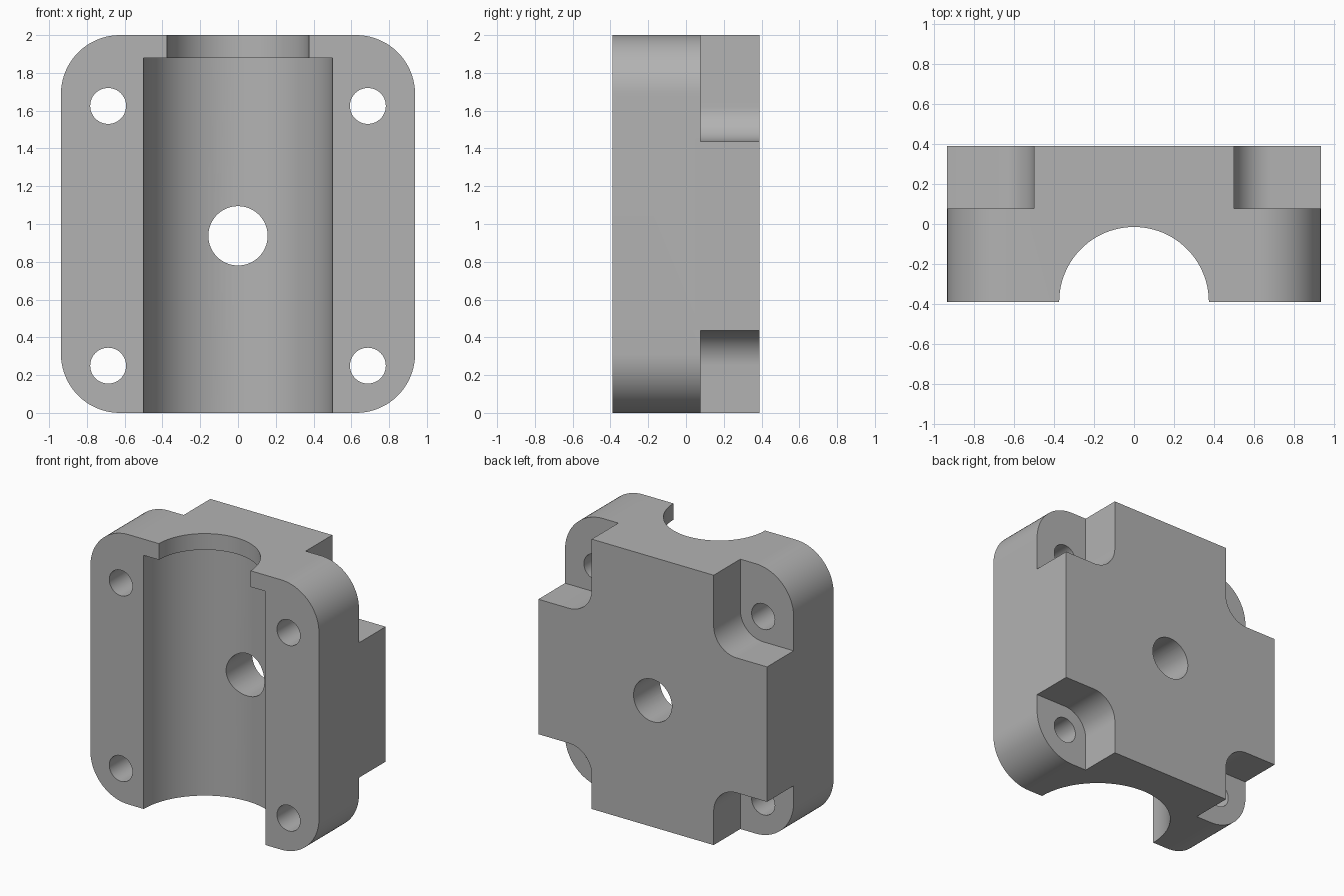
import bpy
import bmesh
from math import cos, sin, pi, radians
from mathutils import Matrix

if "Cube" in bpy.data.objects:
    bpy.data.objects.remove(bpy.data.objects["Cube"])

HALF_X, HALF_Y, TOP = 0.9375, 0.39, 2.0
HOLE_X, HOLE_LOW, HOLE_HIGH = 0.6875, 0.25, 1.625
MID_HOLE_Z = 0.9375
FRONT, BACK = -HALF_Y, HALF_Y
SHELF_Y = 0.078            # floor of the corner pockets
OVER = 0.2                 # cutter overshoot

grey = bpy.data.materials.new("grey metal")
grey.use_nodes = True
grey.diffuse_color = (0.45, 0.45, 0.45, 1)
grey.node_tree.nodes["Principled BSDF"].inputs["Base Color"].default_value = (0.45, 0.45, 0.45, 1)


def prism(name, outline, start, end, vertical=False):
    """Extrude an outline along y (points are x, z) or along z (points are x, y)."""
    bm = bmesh.new()
    verts = [bm.verts.new((a, b, start) if vertical else (a, start, b)) for a, b in outline]
    face = bm.faces.new(verts)
    moved = bmesh.ops.extrude_face_region(bm, geom=[face])["geom"]
    shift = (0, 0, end - start) if vertical else (0, end - start, 0)
    bmesh.ops.translate(bm, vec=shift, verts=[g for g in moved if isinstance(g, bmesh.types.BMVert)])
    bmesh.ops.recalc_face_normals(bm, faces=bm.faces)
    mesh = bpy.data.meshes.new(name)
    bm.to_mesh(mesh)
    bm.free()
    mesh.materials.append(grey)
    obj = bpy.data.objects.new(name, mesh)
    bpy.context.collection.objects.link(obj)
    return obj


def arc(cx, cy, r, a0, a1, steps):
    angles = [radians(a0 + (a1 - a0) * i / steps) for i in range(steps + 1)]
    return [(cx + r * cos(a), cy + r * sin(a)) for a in angles]


def circle(cx, cy, r, steps=64):
    return arc(cx, cy, r, 0, 360, steps)[:-1]


def rounded_rect(x0, x1, z0, z1, r):
    corners = [(x1 - r, z1 - r, 0), (x0 + r, z1 - r, 90), (x0 + r, z0 + r, 180), (x1 - r, z0 + r, 270)]
    return [p for cx, cz, a in corners for p in arc(cx, cz, r, a, a + 90, 20)]


def cut(body, cutter):
    mod = body.modifiers.new("cut", "BOOLEAN")
    mod.operation = "DIFFERENCE"
    mod.solver = "EXACT"
    mod.object = cutter
    bpy.context.view_layer.objects.active = body
    bpy.ops.object.modifier_apply(modifier=mod.name)
    bpy.data.objects.remove(cutter)


# Block with rounded corners
block = prism("bearing_half_block", rounded_rect(-HALF_X, HALF_X, 0, TOP, 0.3125), FRONT, BACK)

# Half-round channel, narrower at the top lip
cut(block, prism("channel_cutter", circle(0, FRONT, 0.5, 96), -OVER, 1.88, True))
cut(block, prism("lip_cutter", circle(0, FRONT, 0.375, 96), 1.5, TOP + OVER, True))

# Corner pockets with a rounded inner corner, and their bolt holes
for side in (-1, 1):
    for z, up in ((HOLE_LOW, -1), (HOLE_HIGH, 1)):
        r = 0.1875
        edge_z = TOP + OVER if up > 0 else -OVER
        far_x = HALF_X + OVER
        inner = [(side * (HOLE_X - r * cos(t)), z - up * r * sin(t))
                 for t in [pi / 2 * i / 20 for i in range(21)]]
        outline = [(side * (HOLE_X - r), edge_z)] + inner + [
            (side * far_x, z - up * r), (side * far_x, edge_z)]
        cut(block, prism("pocket_cutter", outline, SHELF_Y, BACK + OVER))
        cut(block, prism("bolt_cutter", circle(side * HOLE_X, z, 0.095, 48),
                         FRONT - OVER, BACK + OVER))

# Central cross hole
cut(block, prism("cross_hole_cutter", circle(0, MID_HOLE_Z, 0.157), FRONT - OVER, BACK + OVER))

# Smooth curved walls, keep edges crisp
bpy.ops.object.select_all(action="DESELECT")
block.select_set(True)
bpy.context.view_layer.objects.active = block
bpy.ops.object.shade_smooth_by_angle(angle=radians(30))
